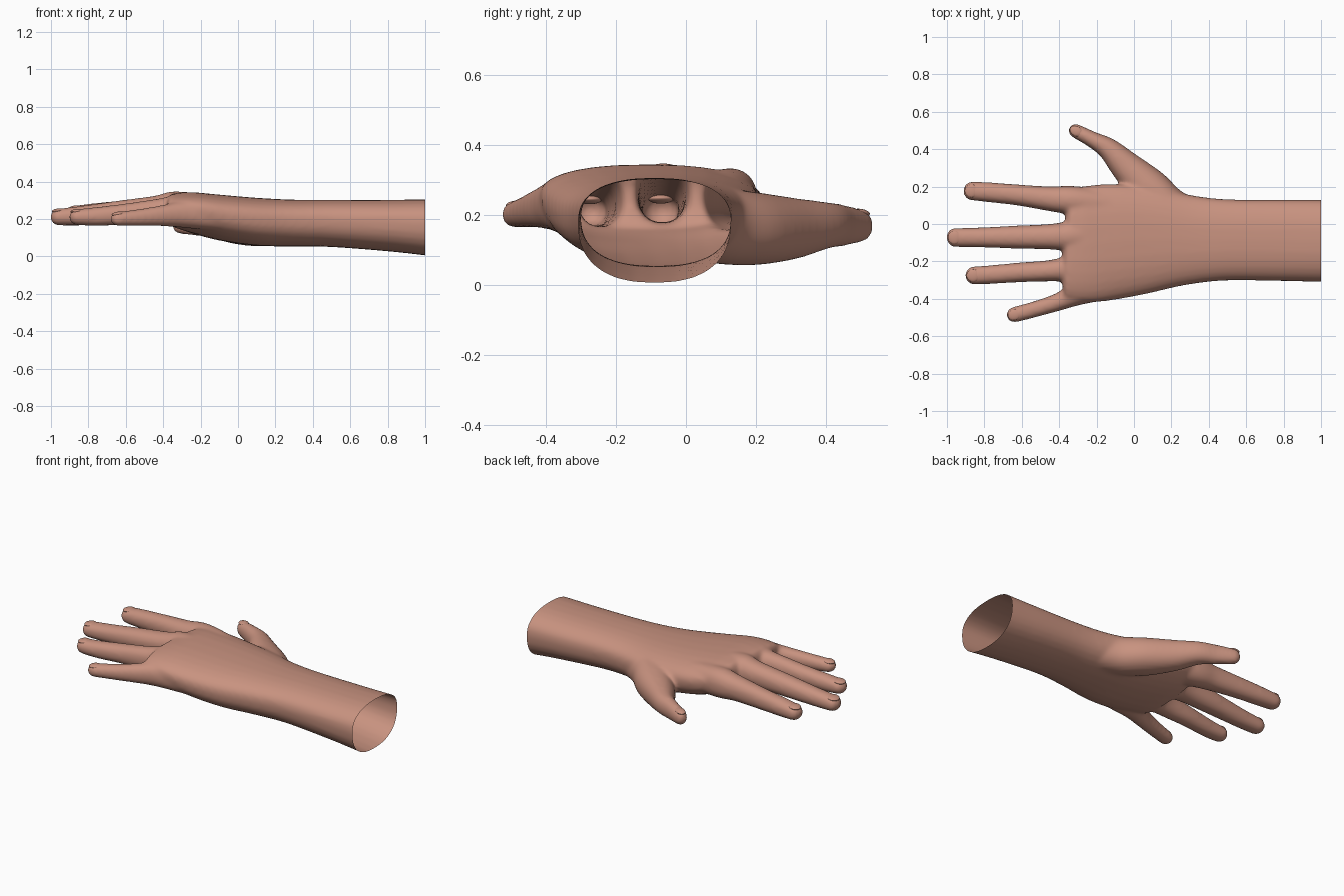
import bpy, bmesh, math
from mathutils import Vector

cube = bpy.data.objects.get("Cube")
if cube:
    bpy.data.objects.remove(cube, do_unlink=True)

skin = bpy.data.materials.new("skin")
skin.use_nodes = True
skin.diffuse_color = (0.58, 0.29, 0.215, 1)
skin.node_tree.nodes["Principled BSDF"].inputs["Base Color"].default_value = skin.diffuse_color
SIDES = 28


def smooth_path(points, steps=5):
    """Catmull-Rom interpolation of section tuples."""
    pts = [Vector(p) for p in points]
    out = []
    for i in range(len(pts) - 1):
        a, b, c, d = pts[max(i - 1, 0)], pts[i], pts[i + 1], pts[min(i + 2, len(pts) - 1)]
        for k in range(steps):
            t = k / steps
            out.append(0.5 * (2 * b + (c - a) * t + (2 * a - 5 * b + 4 * c - d) * t * t
                              + (3 * b - a - 3 * c + d) * t ** 3))
    return out + [pts[-1]]


def tube(bm, sections, power=2.0, cap=0.0):
    """Loft sections (x, y, z, half width, rise, drop); cap rounds the far end."""
    secs = smooth_path(sections)
    rings = []
    n = len(secs)
    for i, s in enumerate(secs):
        step = secs[min(i + 1, n - 1)] - secs[max(i - 1, 0)]
        ahead = Vector((step[0], step[1], 0)).normalized()
        rings.append((Vector(s[:3]), ahead, s[3], s[4], s[5]))
    centre, ahead, w, up, down = rings[-1]
    if cap:
        for k in range(1, 6):
            a = k / 6 * math.pi / 2
            f = math.cos(a)
            rings.append((centre + ahead * cap * math.sin(a), ahead, w * f, up * f, down * f))
    loops = []
    for c, ahead, w, up, down in rings:
        side = Vector((-ahead.y, ahead.x, 0))
        loop = []
        for k in range(SIDES):
            a = 2 * math.pi * k / SIDES
            co, si = math.cos(a), math.sin(a)
            u = math.copysign(abs(co) ** (2 / power), co) * w
            v = math.copysign(abs(si) ** (2 / power), si) * (up if si > 0 else down)
            loop.append(bm.verts.new(c + side * u + Vector((0, 0, v))))
        loops.append(loop)
    for a, b in zip(loops, loops[1:]):
        for k in range(SIDES):
            j = (k + 1) % SIDES
            bm.faces.new((a[k], a[j], b[j], b[k]))
    bm.faces.new(loops[0][::-1])
    bm.faces.new(loops[-1])


bm = bmesh.new()

# Forearm and palm: x, y low, y high, bottom, top
palm = [(1.1, -.31, .13, -.01, .305), (1, -.31, .13, .005, .305), (.8, -.305, .13, .027, .302),
        (.5, -.302, .132, .05, .302), (.3, -.323, .155, .053, .303), (.1, -.365, .20, .057, .313),
        (-.1, -.402, .215, .085, .33), (-.25, -.42, .203, .125, .343), (-.34, -.405, .195, .155, .338)]
tube(bm, [(x, (a + b) / 2, lo + .58 * (hi - lo), (b - a) / 2, .42 * (hi - lo), .58 * (hi - lo))
          for x, a, b, lo, hi in palm], power=2.4, cap=.04)

# Fingers: x, y, z, half width, half height
fingers = {
    "index": [(-.1, .09, .23, .08, .08), (-.32, .125, .245, .078, .088), (-.45, .135, .243, .066, .073),
              (-.62, .155, .237, .056, .062), (-.78, .17, .23, .053, .053), (-.87, .177, .225, .05, .046)],
    "middle": [(-.1, -.06, .24, .08, .08), (-.33, -.065, .26, .08, .088), (-.45, -.068, .25, .068, .073),
               (-.64, -.07, .235, .061, .063), (-.83, -.072, .218, .053, .053), (-.96, -.072, .21, .051, .045)],
    "ring": [(-.1, -.2, .23, .075, .08), (-.32, -.235, .243, .07, .08), (-.45, -.25, .235, .057, .07),
             (-.6, -.258, .225, .053, .058), (-.76, -.27, .213, .05, .05), (-.86, -.275, .21, .048, .043)],
    "little": [(-.05, -.31, .21, .075, .08), (-.28, -.365, .225, .065, .073), (-.4, -.415, .218, .048, .057),
               (-.52, -.453, .208, .043, .046), (-.64, -.485, .2, .042, .038)],
}
for path in fingers.values():
    tube(bm, [p + (p[4],) for p in path], power=2.2, cap=.043)

# Thumb and its fleshy base
thumb = [(.38, 0, .17, .1, .1, .09), (.2, .085, .16, .105, .115, .1), (.08, .19, .155, .11, .11, .1),
         (-.04, .305, .16, .085, .088, .088), (-.135, .4, .166, .06, .07, .064),
         (-.22, .45, .168, .044, .06, .058), (-.31, .497, .167, .038, .048, .046)]
tube(bm, thumb, power=2.1, cap=.042)

mesh = bpy.data.meshes.new("hand")
bmesh.ops.recalc_face_normals(bm, faces=bm.faces[:])
bm.to_mesh(mesh)
bm.free()
hand = bpy.data.objects.new("hand", mesh)
bpy.context.collection.objects.link(hand)

# Fuse the parts into one skin and soften the webs
fuse = hand.modifiers.new("fuse", 'REMESH')
fuse.mode = 'VOXEL'
fuse.voxel_size = .01
soften = hand.modifiers.new("soften", 'SMOOTH')
soften.factor = .5
soften.iterations = 14
graph = bpy.context.evaluated_depsgraph_get()
bm = bmesh.new()
bm.from_object(hand, graph)
hand.modifiers.clear()

# Cut the forearm open
bmesh.ops.bisect_plane(bm, geom=bm.verts[:] + bm.edges[:] + bm.faces[:], plane_co=(1, 0, 0),
                       plane_no=(1, 0, 0), clear_outer=True)
for f in bm.faces:
    f.smooth = True
bm.to_mesh(mesh)
bm.free()
mesh.materials.clear()
mesh.materials.append(skin)


# Nails: flattened shells just breaking the skin
def nail(name, tip, prev, length, tilt=0):
    ahead = Vector(tip[:2]) - Vector(prev[:2])
    bpy.ops.mesh.primitive_uv_sphere_add(segments=24, ring_count=12)
    ob = bpy.context.object
    ob.name = name
    ob.scale = (length, tip[3] * .7, .012)
    slope = math.atan2(tip[2] + tip[4] - prev[2] - prev[4], ahead.length)
    ob.rotation_euler = (tilt, -slope, math.atan2(ahead.y, ahead.x))
    ob.location = (tip[0], tip[1], tip[2] + tip[4] - .011)
    ob.data.materials.append(skin)
    bpy.ops.object.shade_smooth()


for name, path in fingers.items():
    nail(name + "_nail", path[-1], path[-2], .036)
nail("thumb_nail", thumb[-1], thumb[-2], .036)
